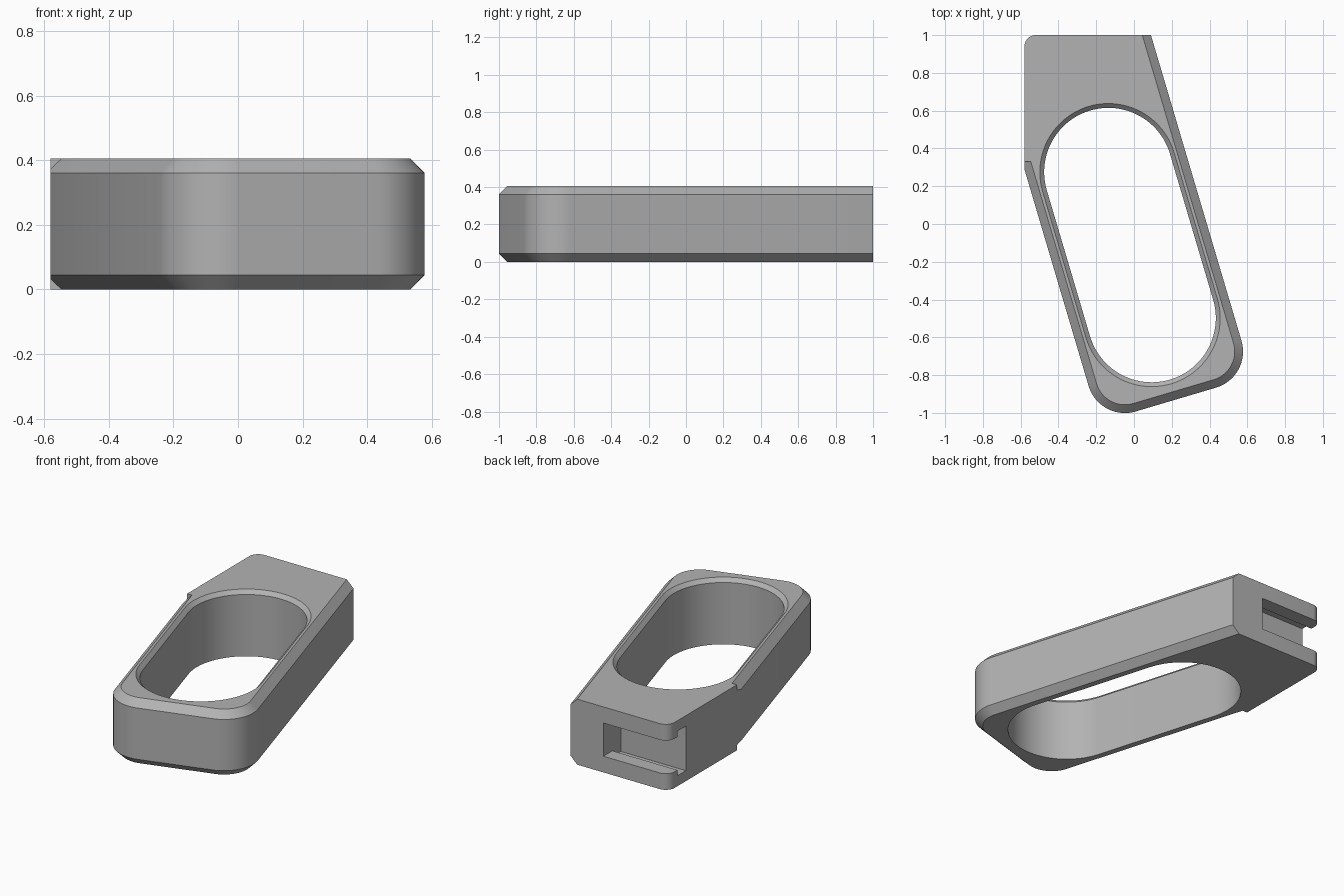
import bpy, bmesh
from math import sin, cos, pi, radians

cube = bpy.data.objects.get("Cube")
if cube:
    bpy.data.objects.remove(cube, do_unlink=True)

HEIGHT, BEVEL, SLANT = 0.405, 0.044, radians(16.5)
LEFT, BACK = -0.58, 1.0

grey = bpy.data.materials.new("mid grey")
grey.use_nodes = True
grey.diffuse_color = (0.45, 0.45, 0.45, 1)
grey.node_tree.nodes["Principled BSDF"].inputs["Base Color"].default_value = grey.diffuse_color


def arc(cx, cy, r, start, end, steps=20):
    return [(cx + r * cos(start + (end - start) * i / steps),
             cy + r * sin(start + (end - start) * i / steps)) for i in range(steps + 1)]


def slanted(points):
    """Turn points from the body's own axes into the slanted position."""
    c, s = cos(SLANT), sin(SLANT)
    return [(x * c - y * s, x * s + y * c) for x, y in points]


def loft(name, rings):
    """Solid through a stack of (outline, z) rings, closed at both ends."""
    bm = bmesh.new()
    loops = [[bm.verts.new((x, y, z)) for x, y in pts] for pts, z in rings]
    for low, high in zip(loops, loops[1:]):
        for i in range(len(low)):
            j = (i + 1) % len(low)
            bm.faces.new((low[i], low[j], high[j], high[i]))
    bm.faces.new(loops[0][::-1])
    bm.faces.new(loops[-1])
    bmesh.ops.recalc_face_normals(bm, faces=bm.faces)
    mesh = bpy.data.meshes.new(name)
    bm.to_mesh(mesh)
    bm.free()
    mesh.materials.append(grey)
    obj = bpy.data.objects.new(name, mesh)
    bpy.context.collection.objects.link(obj)
    return obj


def box(name, x0, x1, y0, y1, z0, z1):
    outline = [(x0, y0), (x1, y0), (x1, y1), (x0, y1)]
    return loft(name, [(outline, z0), (outline, z1)])


def combine(target, tool, operation):
    """Apply a boolean and discard the tool."""
    tool.hide_render = True
    mod = target.modifiers.new(operation, 'BOOLEAN')
    mod.operation, mod.object, mod.solver = operation, tool, 'EXACT'
    bpy.context.view_layer.objects.active = target
    bpy.ops.object.modifier_apply(modifier=mod.name)
    bpy.data.objects.remove(tool, do_unlink=True)


# Slanted body: rounded front corners, overlong towards the back
def body_outline(inset):
    left, right, front, r = -0.474, 0.370, -0.954, 0.2
    pts = arc(left + r, front + r, r - inset, pi, 1.5 * pi)
    pts += arc(right - r, front + r, r - inset, 1.5 * pi, 2 * pi)
    return slanted(pts + [(right - inset, 1.8), (left + inset, 1.8)])


body = loft("slotted_block", [(body_outline(BEVEL), 0), (body_outline(0), BEVEL),
                              (body_outline(0), HEIGHT - BEVEL), (body_outline(BEVEL), HEIGHT)])

# Trim to the straight left side and the back, with a rounded back corner
r = 0.06
corner = arc(LEFT + r, BACK - r, r, pi / 2, pi, 10)
trim = [(LEFT, -1.5), (1, -1.5), (1, BACK)] + corner
combine(body, loft("trim", [(trim, -0.2), (trim, 0.6)]), 'INTERSECT')

# Square-edged left part behind the bevel's end
block = [(LEFT, 0.33), (-0.2, 0.33), (-0.2, BACK)] + corner
combine(body, loft("back_block", [(block, 0), (block, HEIGHT)]), 'UNION')


# Long through slot, bevelled at the top only
def slot_outline(grow):
    x, near, far, r = -0.052, -0.504, 0.302, 0.34 + grow
    return slanted(arc(x, far, r, 0, pi, 48) + arc(x, near, r, pi, 2 * pi, 48))


lip = 0.023
combine(body, loft("slot_cutter", [(slot_outline(0), -0.1), (slot_outline(0), HEIGHT - lip),
                                   (slot_outline(lip), HEIGHT),
                                   (slot_outline(2 * lip), HEIGHT + lip)]), 'DIFFERENCE')

# Back channel open to the left, with a taller undercut behind its lips
combine(body, box("channel_cutter", -0.8, -0.135, 0.83, 1.2, 0.1, 0.305), 'DIFFERENCE')
combine(body, box("undercut_cutter", -0.8, -0.135, 0.83, 0.912, 0.065, 0.34), 'DIFFERENCE')

bpy.ops.object.select_all(action='DESELECT')
body.select_set(True)
bpy.context.view_layer.objects.active = body
bpy.ops.object.shade_smooth_by_angle(angle=radians(30))
